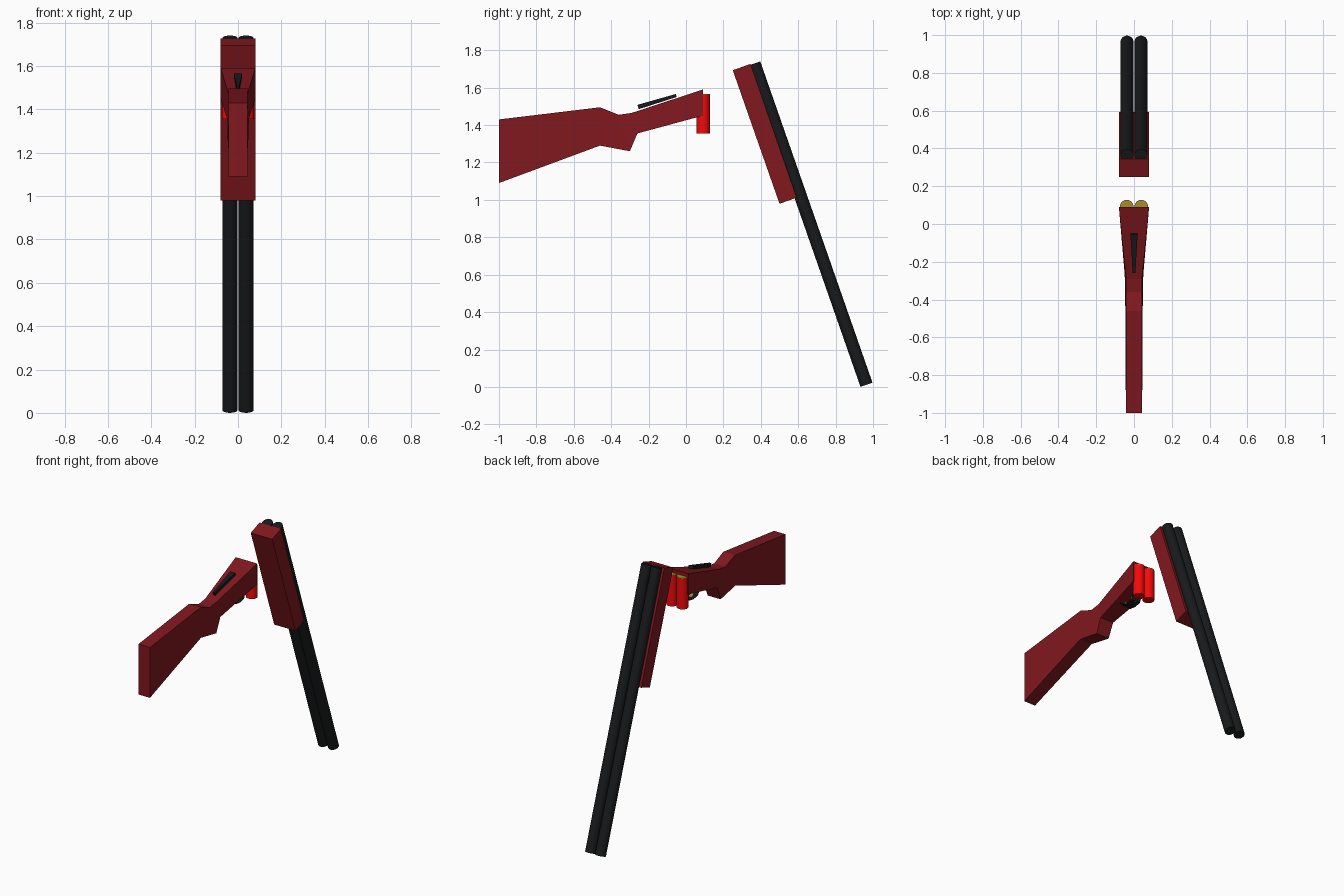
import bpy, bmesh, math
from mathutils import Vector

if "Cube" in bpy.data.objects:
    bpy.data.objects.remove(bpy.data.objects["Cube"])


def material(name, rgb):
    m = bpy.data.materials.new(name)
    m.diffuse_color = (*rgb, 1)
    m.use_nodes = True
    m.node_tree.nodes["Principled BSDF"].inputs["Base Color"].default_value = m.diffuse_color
    return m


WOOD = material("red_wood", (0.22, 0.009, 0.013))
METAL = material("dark_metal", (0.009, 0.010, 0.011))
BRASS = material("brass", (0.40, 0.27, 0.02))
RED = material("shell_red", (0.9, 0.003, 0.003))


def add_object(name, bm, mat):
    mesh = bpy.data.meshes.new(name)
    bm.to_mesh(mesh)
    bm.free()
    mesh.materials.append(mat)
    ob = bpy.data.objects.new(name, mesh)
    bpy.context.collection.objects.link(ob)
    return ob


def loft(name, stations, mat):
    """Four-sided body; station = (y_top, z_top, half_w_top, y_bot, z_bot, half_w_bot)."""
    bm = bmesh.new()
    rings = []
    for yt, zt, wt, yb, zb, wb in stations:
        pts = [(-wt, yt, zt), (wt, yt, zt), (wb, yb, zb), (-wb, yb, zb)]
        rings.append([bm.verts.new(p) for p in pts])
    for a, b in zip(rings, rings[1:]):
        for i in range(4):
            j = (i + 1) % 4
            bm.faces.new((a[i], a[j], b[j], b[i]))
    bm.faces.new(rings[0])
    bm.faces.new(rings[-1])
    bmesh.ops.recalc_face_normals(bm, faces=bm.faces)
    return add_object(name, bm, mat)


def strip(name, path, half_w, mat):
    """Thin sheet-metal band swept across x along a (y, z) path."""
    bm = bmesh.new()
    rows = [(bm.verts.new((-half_w, y, z)), bm.verts.new((half_w, y, z))) for y, z in path]
    for a, b in zip(rows, rows[1:]):
        bm.faces.new((a[0], a[1], b[1], b[0]))
    return add_object(name, bm, mat)


def rod(name, start, end, radius, mat, sides=32):
    a, b = Vector(start), Vector(end)
    bpy.ops.mesh.primitive_cylinder_add(vertices=sides, radius=radius,
                                        depth=(b - a).length, location=(a + b) / 2)
    ob = bpy.context.object
    ob.name = name
    ob.rotation_euler = (b - a).to_track_quat('Z', 'Y').to_euler()
    ob.data.materials.append(mat)
    bpy.ops.object.shade_smooth_by_angle(angle=math.radians(40))
    return ob


# Butt, wrist and receiver in one faceted body
loft("stock", [
    (-1.00, 1.430, 0.043, -1.00, 1.090, 0.043),
    (-0.46, 1.495, 0.043, -0.46, 1.290, 0.046),
    (-0.36, 1.455, 0.042, -0.30, 1.260, 0.048),
    (-0.29, 1.465, 0.042, -0.26, 1.355, 0.050),
    (0.09, 1.590, 0.080, 0.09, 1.450, 0.080)], WOOD)

# Opening lever on top of the receiver
loft("top_lever", [
    (-0.26, 1.508, 0.007, -0.252, 1.485, 0.007),
    (-0.055, 1.566, 0.019, -0.05, 1.550, 0.019)], METAL)

# Two curved triggers and the guard band beneath them
for name, y0 in (("rear_trigger", -0.04), ("front_trigger", 0.02)):
    path = [(y0 - 0.042 * math.cos(t), 1.415 - 0.05 * math.sin(t))
            for t in (math.radians(a) for a in range(0, 91, 18))]
    strip(name, path, 0.012, BRASS)
strip("trigger_guard", [(-0.10, 1.40), (-0.075, 1.366), (-0.03, 1.36),
                        (0.015, 1.368), (0.04, 1.437)], 0.035, METAL)

# Barrel pair tipped open, and the loose shells with brass heads
for side, x in (("left", -0.037), ("right", 0.037)):
    rod(side + "_barrel", (x, 0.365, 1.729), (x, 0.965, 0.0115), 0.034, METAL)
    rod(side + "_shell", (x * 1.05, 0.092, 1.355), (x * 1.05, 0.092, 1.562), 0.036, RED)
    rod(side + "_shell_head", (x * 1.05, 0.092, 1.560), (x * 1.05, 0.092, 1.566), 0.036, BRASS)

# Wooden fore-end under the barrels
loft("fore_end", [
    (0.345, 1.727, 0.080, 0.25, 1.693, 0.080),
    (0.592, 1.012, 0.080, 0.50, 0.979, 0.080)], WOOD)
